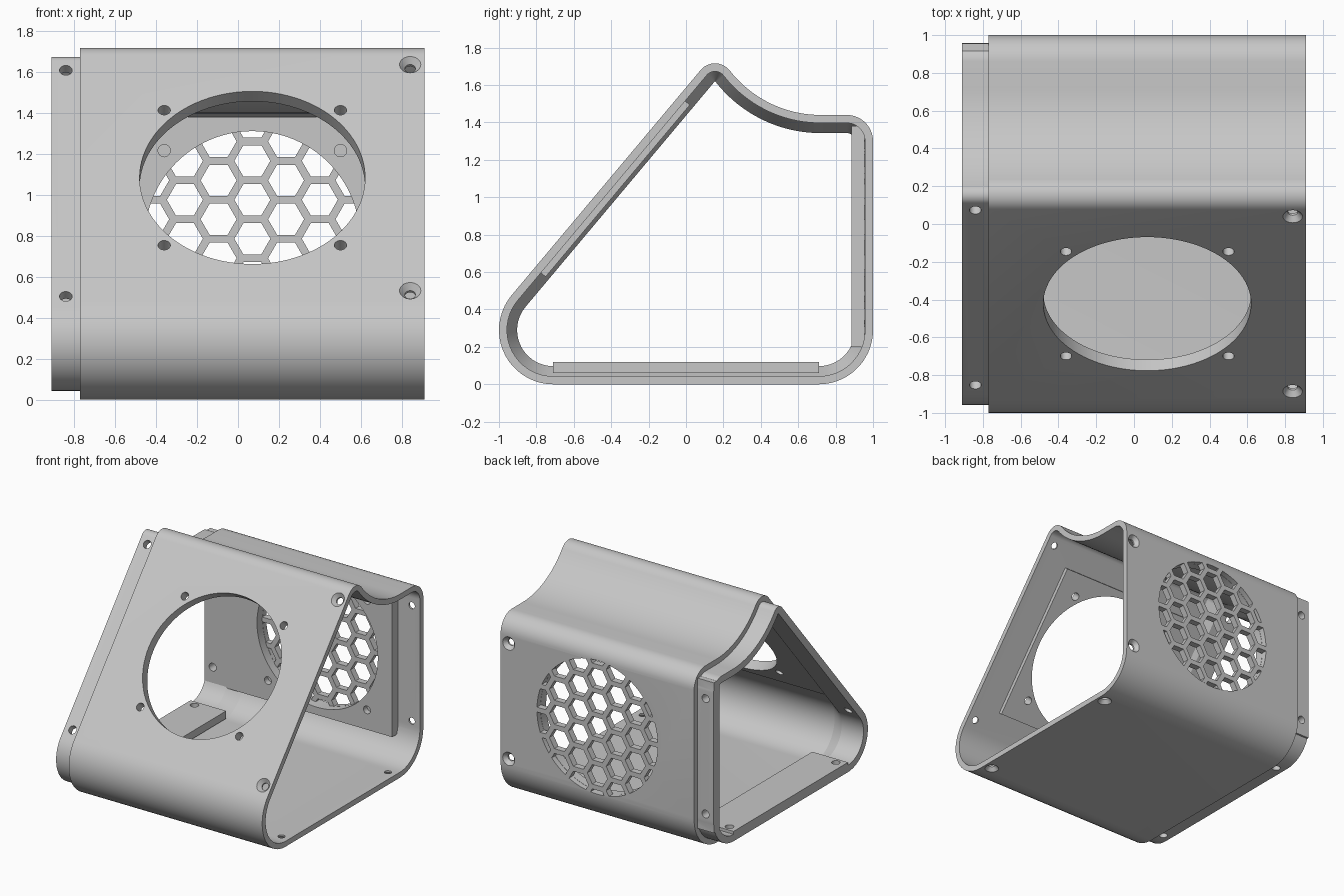
import bpy, bmesh
from math import cos, sin, radians, pi, degrees, atan2
from mathutils import Vector

if "Cube" in bpy.data.objects:
    bpy.data.objects.remove(bpy.data.objects["Cube"])

grey = bpy.data.materials.new("plain_grey")
grey.use_nodes = True
grey.diffuse_color = (0.57, 0.57, 0.57, 1)
grey.node_tree.nodes["Principled BSDF"].inputs["Base Color"].default_value = (0.57, 0.57, 0.57, 1)


def finish(bm, name):
    bmesh.ops.recalc_face_normals(bm, faces=bm.faces)
    mesh = bpy.data.meshes.new(name)
    bm.to_mesh(mesh)
    bm.free()
    mesh.materials.append(grey)
    obj = bpy.data.objects.new(name, mesh)
    bpy.context.collection.objects.link(obj)
    return obj


def loft(bm, rings, closed=False):
    """Skin rings of points; cap the ends unless the tube closes on itself."""
    vs = [[bm.verts.new(p) for p in ring] for ring in rings]
    n = len(vs[0])
    pairs = list(zip(vs, vs[1:])) + ([(vs[-1], vs[0])] if closed else [])
    for a, b in pairs:
        for i in range(n):
            j = (i + 1) % n
            bm.faces.new((a[i], a[j], b[j], b[i]))
    if not closed:
        bm.faces.new(vs[0])
        bm.faces.new(vs[-1])


def drill(bm, point, inward, steps, sides=32):
    """Turned solid along 'inward'; steps are (depth, radius)."""
    point, inward = Vector(point), Vector(inward)
    u = Vector((1, 0, 0))
    v = inward.cross(u)
    angles = [2 * pi * i / sides for i in range(sides)]
    loft(bm, [[point + inward * d + (u * cos(a) + v * sin(a)) * r for a in angles]
              for d, r in steps])


def slab(bm, centre, along, inward, length, thick, x0, x1):
    """Box lying on a wall, running from x0 to x1."""
    c, t, n = Vector(centre), Vector(along) * length / 2, Vector(inward) * thick / 2
    corners = [c - t - n, c + t - n, c + t + n, c - t + n]
    loft(bm, [[Vector((x, p.y, p.z)) for p in corners] for x in (x0, x1)])


def boolean(obj, tool, operation):
    mod = obj.modifiers.new(operation.lower(), 'BOOLEAN')
    mod.operation, mod.object, mod.solver = operation, tool, 'EXACT'
    bpy.context.view_layer.objects.active = obj
    bpy.ops.object.modifier_apply(modifier=mod.name)
    bpy.data.objects.remove(tool)


def smooth(obj):
    bpy.ops.object.select_all(action='DESELECT')
    obj.select_set(True)
    bpy.context.view_layer.objects.active = obj
    bpy.ops.object.shade_smooth_by_angle(angle=radians(25))


# Side profile: centre y, centre z, radius, start, end, points, outward sign
junction = degrees(atan2(0.44, 0.565))
arcs = [
    (-0.71, 0.29, 0.29, 270, 140, 20, 1),
    (0.155, 1.616, 0.10, 140, junction, 14, 1),
    (0.72, 2.056, 0.616, junction + 180, 270, 20, -1),
    (0.86, 1.30, 0.14, 90, 0, 12, 1),
    (0.71, 0.29, 0.29, 0, -90, 16, 1),
]


def profile(x, inset):
    ring = []
    for cy, cz, r, a0, a1, n, sign in arcs:
        for i in range(n):
            a = radians(a0 + (a1 - a0) * i / (n - 1))
            ring.append((x, cy + (r - sign * inset) * cos(a), cz + (r - sign * inset) * sin(a)))
    return ring


# Thin shell, thickened by a taper towards the stepped lip
LIP, WALL = 0.043, 0.097
bm = bmesh.new()
loft(bm, [profile(x, d) for x, d in (
    (0.91, 0), (-0.77, 0), (-0.77, LIP), (-0.91, LIP),
    (-0.91, WALL), (-0.72, WALL), (-0.62, LIP), (0.91, LIP))], closed=True)
shell = finish(bm, "shell")

# Floor pad at the lip, thick back plate, and raised panel behind the front opening
slope = Vector((0, cos(radians(50)), sin(radians(50))))
front_in = Vector((0, sin(radians(50)), -cos(radians(50))))
front_mid = Vector((0.07, -0.423, 1.083))
bottom_in, back_in = Vector((0, 0, 1)), Vector((0, -1, 0))
bm = bmesh.new()
slab(bm, (0, 0, 0.09), (0, 1, 0), bottom_in, 1.42, 0.06, -0.91, -0.6)
slab(bm, (0, 0.92, 0.79), (0, 0, 1), back_in, 1.18, 0.07, -0.91, 0.72)
slab(bm, front_mid + front_in * 0.053, slope, front_in, 1.2, 0.046, -0.7, 0.67)
boolean(shell, finish(bm, "plates"), 'UNION')

# Openings and screw holes
back_mid = Vector((0.07, 1.0, 0.785))
GRILLE = 0.525
bm = bmesh.new()
drill(bm, front_mid, front_in, [(-0.05, 0.55), (0.2, 0.55)], 96)
drill(bm, back_mid, back_in, [(-0.05, GRILLE), (0.2, GRILLE)], 96)
for sx in (-0.43, 0.43):
    for s in (-0.43, 0.43):
        side = Vector((sx, 0, 0))
        drill(bm, front_mid + side + slope * s, front_in, [(-0.05, 0.03), (0.2, 0.03)])
        drill(bm, back_mid + side + Vector((0, 0, s)), back_in, [(0.07, 0.03), (0.16, 0.03)])
walls = [
    (front_mid, slope, front_in, 0.72),
    (back_mid, Vector((0, 0, 1)), back_in, 0.453),
    (Vector((0, 0, 0)), Vector((0, 1, 0)), bottom_in, 0.66),
]
for mid, along, inward, reach in walls:
    for s in (-reach, reach):
        p = mid + along * s
        p.x = 0.84
        drill(bm, p, inward, [(-0.02, 0.052), (0, 0.052), (0.03, 0.026), (0.1, 0.026)])
        p.x = -0.84
        drill(bm, p, inward, [(0.01, 0.031), (0.13, 0.031)])
boolean(shell, finish(bm, "openings"), 'DIFFERENCE')
smooth(shell)

# Honeycomb grille filling the back opening
bm = bmesh.new()
drill(bm, back_mid, back_in, [(0, GRILLE), (0.05, GRILLE)], 96)
grille = finish(bm, "back_grille")
PITCH, FLAT = 0.19, 0.152
bm = bmesh.new()
for col in range(-4, 5):
    for row in range(-4, 5):
        off = Vector((col * PITCH * cos(pi / 6), 0, (row + (col % 2) / 2) * PITCH))
        if off.length < GRILLE + FLAT / 2:
            radius = FLAT / 2 / cos(pi / 6)
            drill(bm, back_mid + off, back_in, [(-0.05, radius), (0.1, radius)], 6)
boolean(grille, finish(bm, "hexagons"), 'DIFFERENCE')
smooth(grille)
